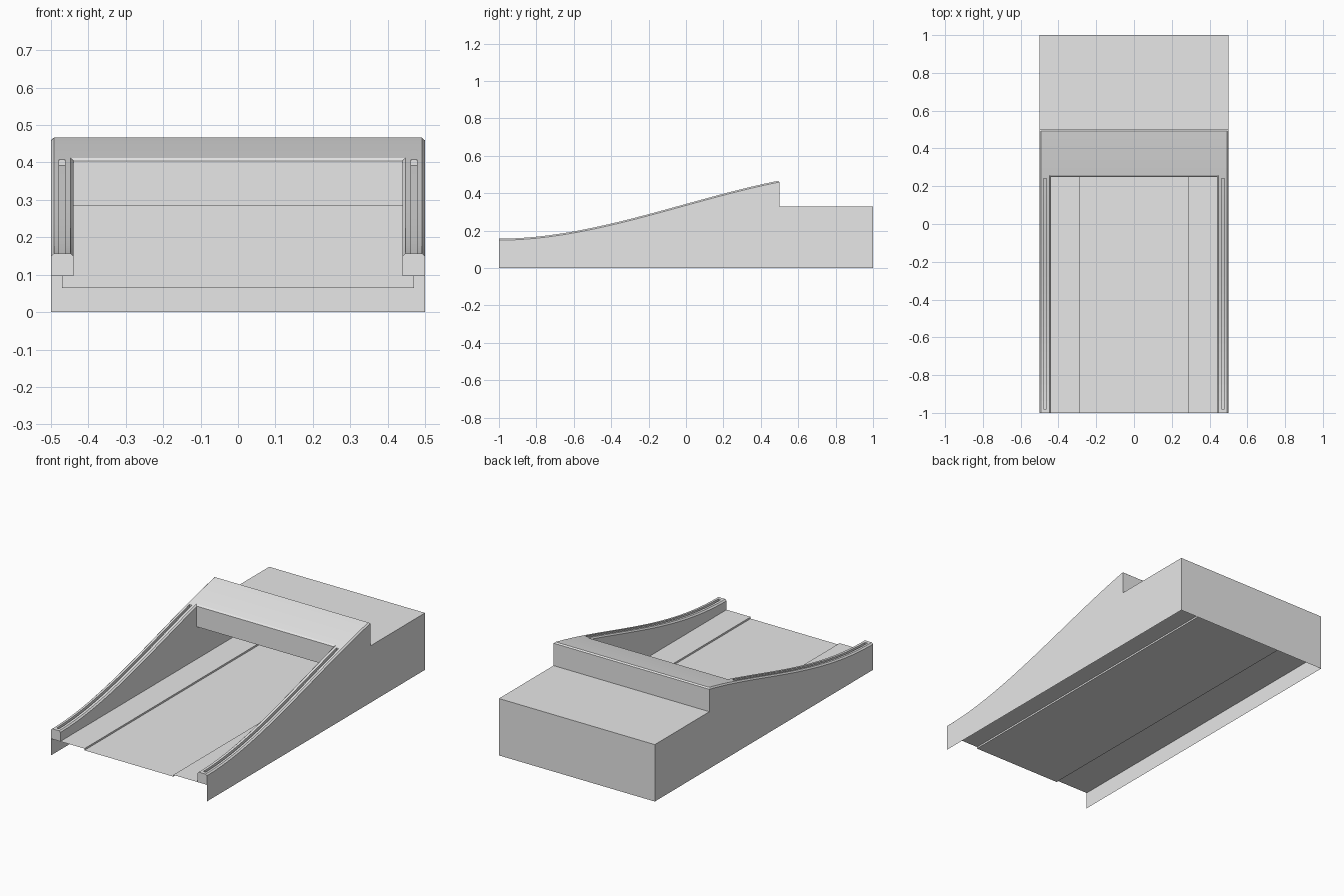
import bpy
import bmesh

if "Cube" in bpy.data.objects:
    bpy.data.objects.remove(bpy.data.objects["Cube"], do_unlink=True)

grey = bpy.data.materials.new("light_grey")
grey.use_nodes = True
COLOUR = (0.8, 0.8, 0.8, 1)
grey.diffuse_color = COLOUR
grey.node_tree.nodes["Principled BSDF"].inputs["Base Color"].default_value = COLOUR

HALF, INNER, BEVEL = 0.5, 0.44, 0.008
FLOOR, LIP, BOX_TOP = 0.097, 0.285, 0.33
PANEL_Y, DECK_Y, STEP_Y, BACK_Y = 0.25, 0.258, 0.5, 1.0


def height(y):
    """Rising S-curve along the top of the sides."""
    t = (y + 1) / 1.5
    return 0.157 + 0.311 * (3 * t**2 - 2 * t**3) + 0.3 * (t**3 - t**2)


def spaced(a, b, n):
    return [a + (b - a) * i / n for i in range(n + 1)]


def build(name, lofts=(), faces=()):
    """Skin rows of points, add single faces, then weld."""
    bm = bmesh.new()
    for rows in lofts:
        grid = [[bm.verts.new(p) for p in row] for row in rows]
        for a, b in zip(grid, grid[1:]):
            for i in range(len(a) - 1):
                bm.faces.new((a[i], a[i + 1], b[i + 1], b[i]))
    for face in faces:
        bm.faces.new([bm.verts.new(p) for p in face])
    bmesh.ops.remove_doubles(bm, verts=bm.verts, dist=0.0001)
    bmesh.ops.dissolve_degenerate(bm, edges=bm.edges, dist=0.0001)
    bmesh.ops.recalc_face_normals(bm, faces=bm.faces)
    mesh = bpy.data.meshes.new(name)
    bm.to_mesh(mesh)
    bm.free()
    mesh.materials.append(grey)
    obj = bpy.data.objects.new(name, mesh)
    bpy.context.collection.objects.link(obj)
    return obj


def rail_section(side, y, groove):
    z = height(y)
    pts = [(HALF, 0), (HALF, FLOOR), (HALF, z - BEVEL), (0.492, z),
           (0.479, z), (0.479, z - groove), (0.463, z - groove), (0.463, z),
           (INNER + BEVEL, z), (INNER, z - BEVEL), (INNER, FLOOR)]
    return [(side * x, y, pz) for x, pz in pts]


# Side walls with a grooved, bevelled rail and an inner wall under the deck
for side, label in ((1, "left"), (-1, "right")):
    stations = [(-1, 0), (-0.98, 0)]
    stations += [(y, 0.016) for y in spaced(-0.98, 0.24, 28)]
    stations += [(0.24, 0), (DECK_Y, 0)]
    rows = [rail_section(side, y, g) for y, g in stations]
    x = side * INNER
    inner = [(x, DECK_Y, FLOOR), (x, 0.95, FLOOR), (x, 0.95, LIP), (x, DECK_Y, LIP)]
    build(label + "_side_rail", [rows], [rows[0][1:], inner])


# Sloping deck, bevelled on both sides and along the rear edge
def deck_section(y, drop=0):
    z = height(y)
    half = [(HALF, 0), (HALF, z - BEVEL), (0.492, z - drop)]
    pts = half + [(-x, pz) for x, pz in reversed(half)]
    return [(x, y, pz) for x, pz in pts]


rows = [deck_section(y) for y in spaced(DECK_Y, 0.492, 6)]
rows.append(deck_section(STEP_Y, BEVEL))
rear_z = height(STEP_Y) - BEVEL
riser = [(-HALF, STEP_Y, BOX_TOP), (HALF, STEP_Y, BOX_TOP),
         (HALF, STEP_Y, rear_z), (-HALF, STEP_Y, rear_z)]
build("upper_deck", [rows], [riser])

# Panel hanging from the deck, with its bevelled top and underside
z = height(DECK_Y)
build("deck_front_panel", [[
    [(-INNER - BEVEL, DECK_Y, z), (INNER + BEVEL, DECK_Y, z)],
    [(-INNER, PANEL_Y, z - BEVEL), (INNER, PANEL_Y, z - BEVEL)],
    [(-INNER, PANEL_Y, LIP), (INNER, PANEL_Y, LIP)],
    [(-INNER, 0.95, LIP), (INNER, 0.95, LIP)]]])

# Rear box, open underneath
outline = [(HALF, 0), (HALF, BOX_TOP), (-HALF, BOX_TOP), (-HALF, 0)]
rows = [[(x, y, pz) for x, pz in outline] for y in (STEP_Y, BACK_Y)]
build("rear_box", [rows], [rows[1]])

# Floor sheet with a slightly sunken middle
outline = [(-HALF, FLOOR), (-0.285, FLOOR), (-0.285, FLOOR - 0.01),
           (0.285, FLOOR - 0.01), (0.285, FLOOR), (HALF, FLOOR)]
build("floor", [[[(x, y, pz) for x, pz in outline] for y in (-1, 0.95)]])

# Inner back plate
build("inner_back_plate", faces=[[(-0.47, 0.95, 0.065), (0.47, 0.95, 0.065),
                                  (0.47, 0.95, LIP), (-0.47, 0.95, LIP)]])
